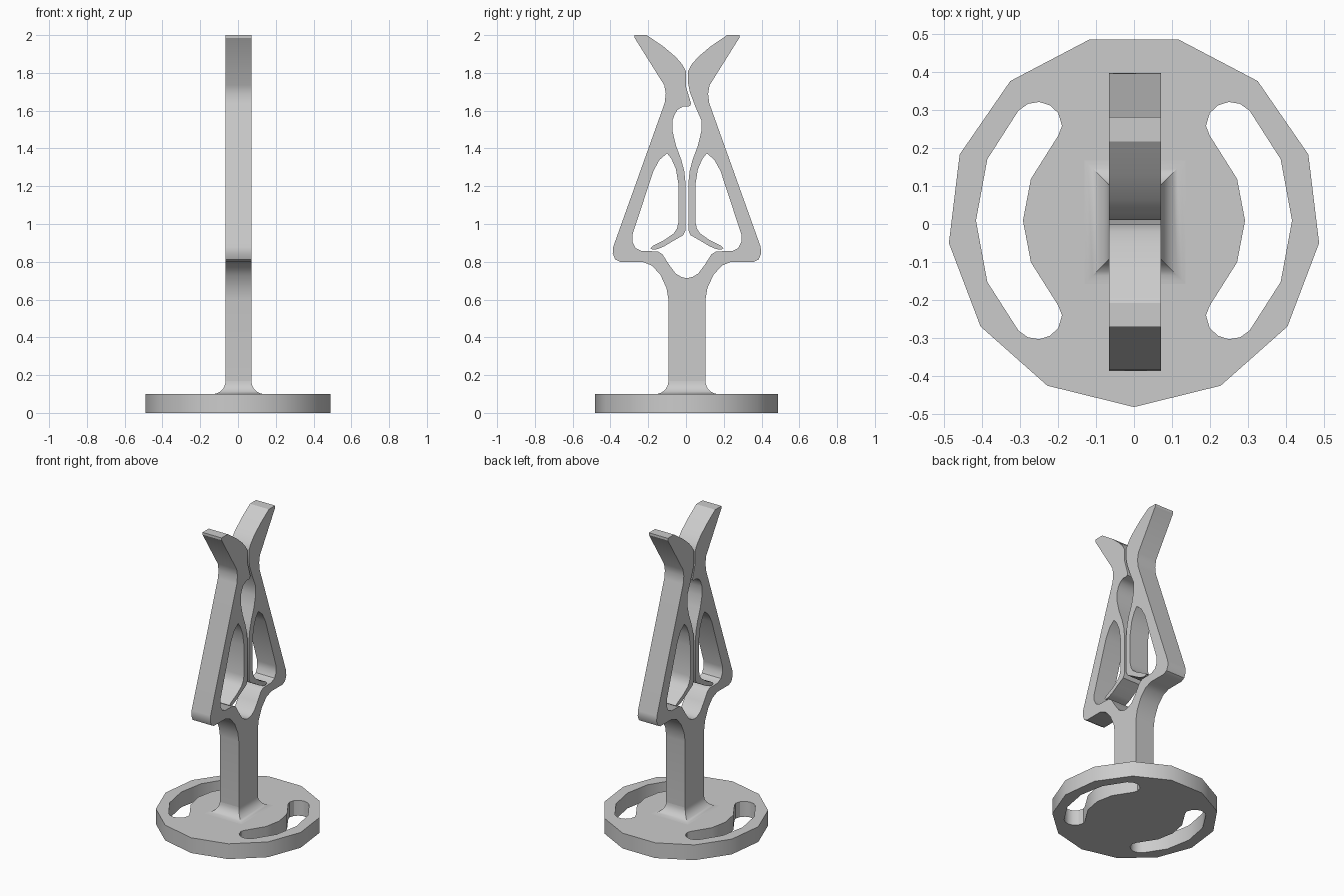
import bpy, bmesh, math
from mathutils import Matrix

cube = bpy.data.objects.get("Cube")
if cube:
    bpy.data.objects.remove(cube)

grey = bpy.data.materials.new("plain grey")
grey.use_nodes = True
grey.diffuse_color = (0.6, 0.6, 0.6, 1)
grey.node_tree.nodes["Principled BSDF"].inputs["Base Color"].default_value = (0.6, 0.6, 0.6, 1)


def finish(bm, name):
    """Turn a bmesh into a smooth-by-angle object."""
    bmesh.ops.recalc_face_normals(bm, faces=bm.faces)
    mesh = bpy.data.meshes.new(name)
    bm.to_mesh(mesh)
    bm.free()
    mesh.materials.append(grey)
    obj = bpy.data.objects.new(name, mesh)
    bpy.context.collection.objects.link(obj)
    bpy.ops.object.select_all(action="DESELECT")
    obj.select_set(True)
    bpy.context.view_layer.objects.active = obj
    bpy.ops.object.shade_smooth_by_angle(angle=math.radians(30))
    return obj


def slab(name, loops, depth, matrix=Matrix()):
    """Fill closed outlines (first the rim, then holes) and extrude them."""
    bm = bmesh.new()
    edges = []
    for loop in loops:
        verts = [bm.verts.new((a, b, 0)) for a, b in loop]
        edges += [bm.edges.new((v, verts[i - 1])) for i, v in enumerate(verts)]
    bmesh.ops.triangle_fill(bm, use_beauty=True, edges=edges, normal=(0, 0, 1))
    top = bmesh.ops.extrude_face_region(bm, geom=bm.faces[:])["geom"]
    bmesh.ops.translate(bm, vec=(0, 0, depth),
                        verts=[g for g in top if isinstance(g, bmesh.types.BMVert)])
    bm.transform(matrix)
    return finish(bm, name)


# Base disc: thirteen sides and two curved slots
MID = 0.009
rim = [(0.492 * math.sin(k * math.tau / 13), MID - 0.492 * math.cos(k * math.tau / 13))
       for k in range(13)]
half_slot = [(0.417, 0), (0.387, 0.162), (0.305, 0.29), (0.28, 0.308), (0.25, 0.313),
             (0.222, 0.304), (0.2, 0.284), (0.19, 0.25), (0.2, 0.224),
             (0.272, 0.11), (0.293, 0)]
slot = [(x, MID + y) for x, y in half_slot]
slot += [(x, MID - y) for x, y in reversed(half_slot[1:-1])]
slab("base_disc", [rim, slot, [(-x, y) for x, y in slot]], 0.1)

# Clip: half outline as (distance from centre line, height)
outer = [(0.098, 0.05), (0.098, 0.6), (0.108, 0.66), (0.14, 0.73), (0.185, 0.78),
         (0.235, 0.8), (0.355, 0.8), (0.38, 0.813), (0.393, 0.845), (0.39, 0.88),
         (0.118, 1.64), (0.112, 1.69), (0.12, 1.735), (0.277, 1.985), (0.277, 2),
         (0.213, 2), (0.125, 1.94), (0.06, 1.885), (0.025, 1.845)]
jaw_right = [(0.006, 1.81), (0.005, 1.75), (0.015, 1.7), (0.045, 1.62)]
jaw_left = [(0.006, 1.81), (0.006, 1.73), (-0.021, 1.64), (-0.019, 1.627),
            (-0.008, 1.622), (0.02, 1.622), (0.05, 1.605), (0.065, 1.58)]
spring = [(0.076, 1.55), (0.076, 1.49), (0.058, 1.415), (0.03, 1.34), (0.014, 1.28),
          (0.008, 1.22), (0.008, 0.965), (0.02, 0.94), (0.07, 0.912), (0.12, 0.882),
          (0.155, 0.867), (0.182, 0.864), (0.194, 0.872), (0.18, 0.885), (0.12, 0.915),
          (0.07, 0.95), (0.053, 0.975), (0.045, 1.01), (0.045, 1.21), (0.058, 1.29),
          (0.082, 1.345), (0.105, 1.374), (0.145, 1.34), (0.178, 1.28)]
floor = [(0.288, 0.945), (0.288, 0.905), (0.272, 0.873), (0.24, 0.857), (0.155, 0.855),
         (0.13, 0.84), (0.095, 0.785), (0.06, 0.738), (0.03, 0.72), (0.01, 0.715)]
AXIS = 0.005
right = [(AXIS + d, z) for d, z in outer + jaw_right + spring + floor]
left = [(AXIS - d, z) for d, z in outer + jaw_left + spring + floor]
# Local x, y, z become world y, z, x
stand_up = Matrix.Translation((-0.066, 0, 0)) @ Matrix(
    ((0, 0, 1, 0), (1, 0, 0, 0), (0, 1, 0, 0), (0, 0, 0, 1)))
slab("clip_and_post", [right + left[::-1]], 0.137, stand_up)

# Concave fillet where the post meets the base
bm = bmesh.new()
rings = []
STEPS, RADIUS = 8, 0.07
for k in range(STEPS + 1):
    t = k / STEPS * math.pi / 2
    out = RADIUS * (1 - math.sin(t))
    z = 0.0995 + RADIUS * (1 - math.cos(t))
    rings.append([bm.verts.new((0.0025 + sx * (0.0685 + out), AXIS + sy * (0.098 + out), z))
                  for sx, sy in ((1, 1), (-1, 1), (-1, -1), (1, -1))])
for low, high in zip(rings, rings[1:]):
    for i in range(4):
        bm.faces.new((low[i - 1], low[i], high[i], high[i - 1]))
bm.faces.new(rings[0])
bm.faces.new(rings[-1])
finish(bm, "post_fillet")
